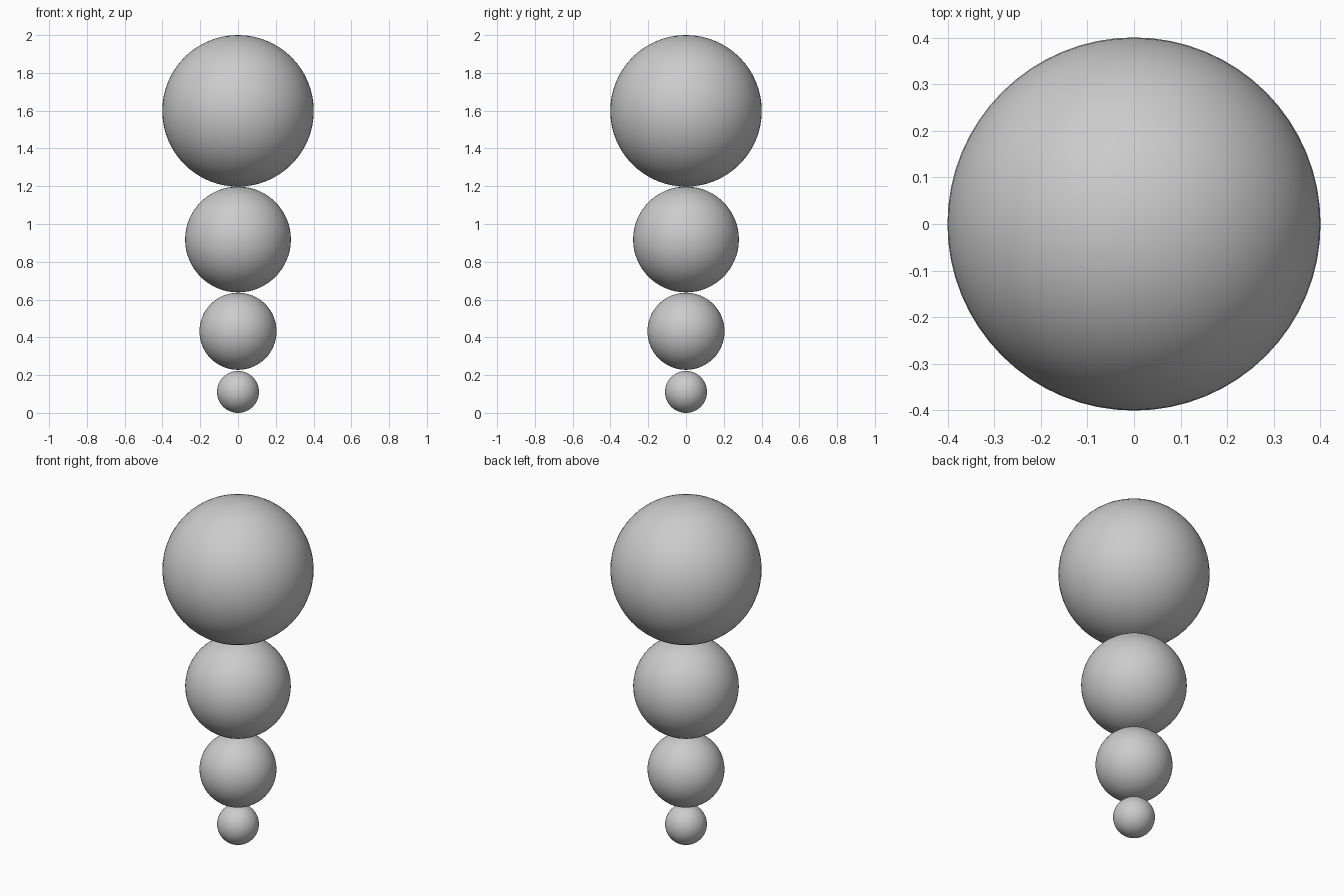
import bpy

cube = bpy.data.objects.get("Cube")
if cube:
    bpy.data.objects.remove(cube, do_unlink=True)

# One plain grey for everything
grey = bpy.data.materials.new("grey")
grey.use_nodes = True
color = (0.6, 0.6, 0.6, 1)
grey.diffuse_color = color
grey.node_tree.nodes["Principled BSDF"].inputs["Base Color"].default_value = color


def ball(name, radius, height):
    bpy.ops.mesh.primitive_uv_sphere_add(
        segments=64, ring_count=32, radius=radius, location=(0, 0, height))
    obj = bpy.context.object
    obj.name = name
    obj.data.materials.append(grey)
    bpy.ops.object.shade_smooth()


# Stack of balls, smallest at the bottom
ball("bottom_ball", 0.111, 0.111)
ball("lower_ball", 0.204, 0.432)
ball("upper_ball", 0.28, 0.918)
ball("top_ball", 0.401, 1.599)
